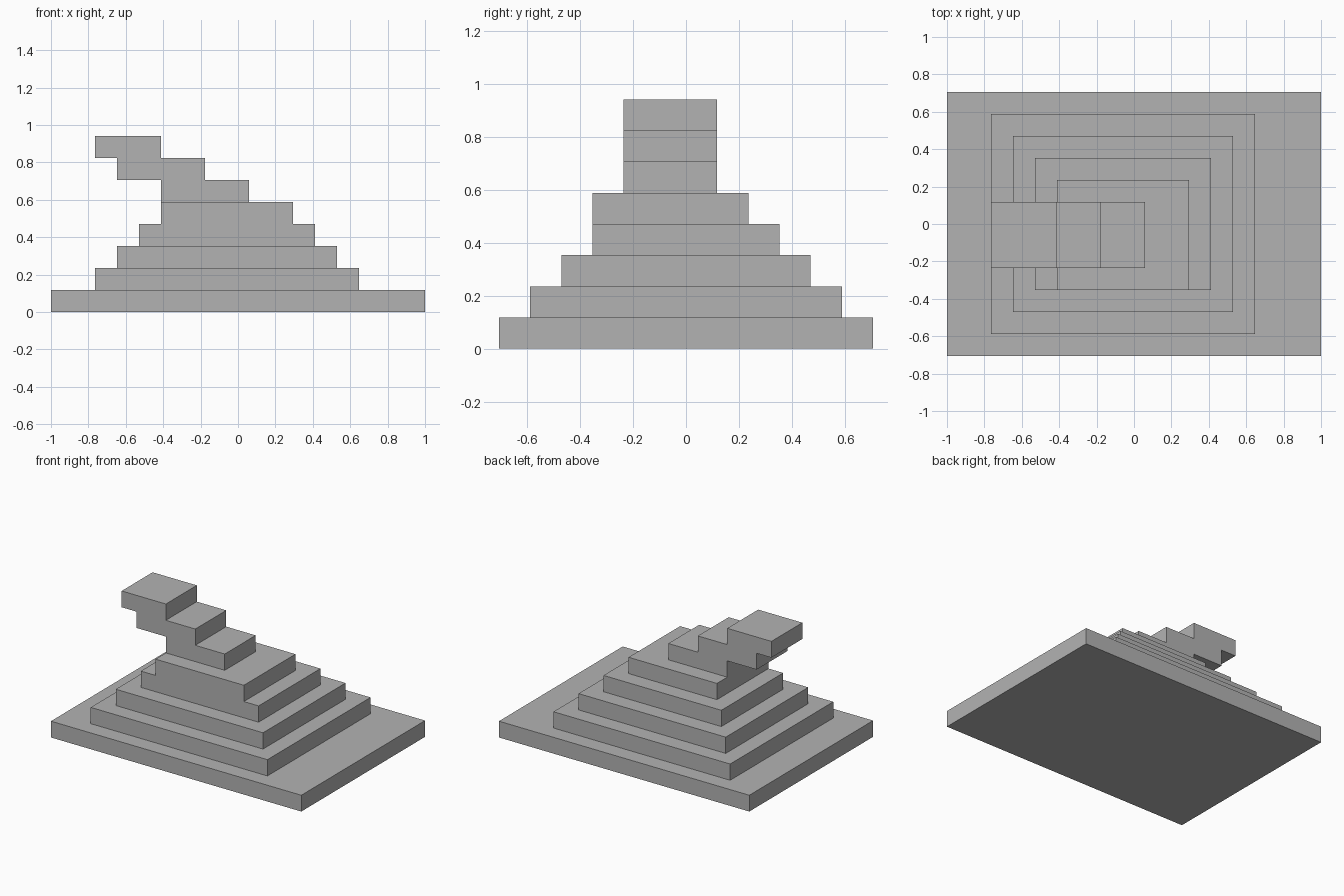
import bpy
import bmesh

if "Cube" in bpy.data.objects:
    bpy.data.objects.remove(bpy.data.objects["Cube"])

U = 2 / 17  # one step of the block grid

stone = bpy.data.materials.new("grey stone")
stone.diffuse_color = (0.45, 0.45, 0.45, 1)
stone.use_nodes = True
stone.node_tree.nodes["Principled BSDF"].inputs["Base Color"].default_value = stone.diffuse_color


def extrude_profile(name, outline, y0, y1):
    """Extrude a closed x/z outline (in steps) from y0 to y1."""
    bm = bmesh.new()
    face = bm.faces.new([bm.verts.new((x * U, y0 * U, z * U)) for x, z in outline])
    new = bmesh.ops.extrude_face_region(bm, geom=[face])["geom"]
    moved = [g for g in new if isinstance(g, bmesh.types.BMVert)]
    bmesh.ops.translate(bm, verts=moved, vec=(0, (y1 - y0) * U, 0))
    bmesh.ops.recalc_face_normals(bm, faces=bm.faces)
    mesh = bpy.data.meshes.new(name)
    bm.to_mesh(mesh)
    bm.free()
    mesh.materials.append(stone)
    obj = bpy.data.objects.new(name, mesh)
    bpy.context.collection.objects.link(obj)
    return obj


# Stacked tiers, one step high each: x0, x1, y0, y1
tiers = [
    ("base_slab", -8.5, 8.5, -6, 6),
    ("first_tier", -6.5, 5.5, -5, 5),
    ("second_tier", -5.5, 4.5, -4, 4),
    ("third_tier", -4.5, 3.5, -3, 3),
    ("top_tier", -3.5, 2.5, -3, 2),
]
for z, (name, x0, x1, y0, y1) in enumerate(tiers):
    extrude_profile(name, [(x0, z), (x1, z), (x1, z + 1), (x0, z + 1)], y0, y1)

# Overhanging staircase leaning to the left
stair = [(-3.5, 5), (0.5, 5), (0.5, 6), (-1.5, 6), (-1.5, 7), (-3.5, 7),
         (-3.5, 8), (-6.5, 8), (-6.5, 7), (-5.5, 7), (-5.5, 6), (-3.5, 6)]
extrude_profile("overhanging_stair", stair, -2, 1)
